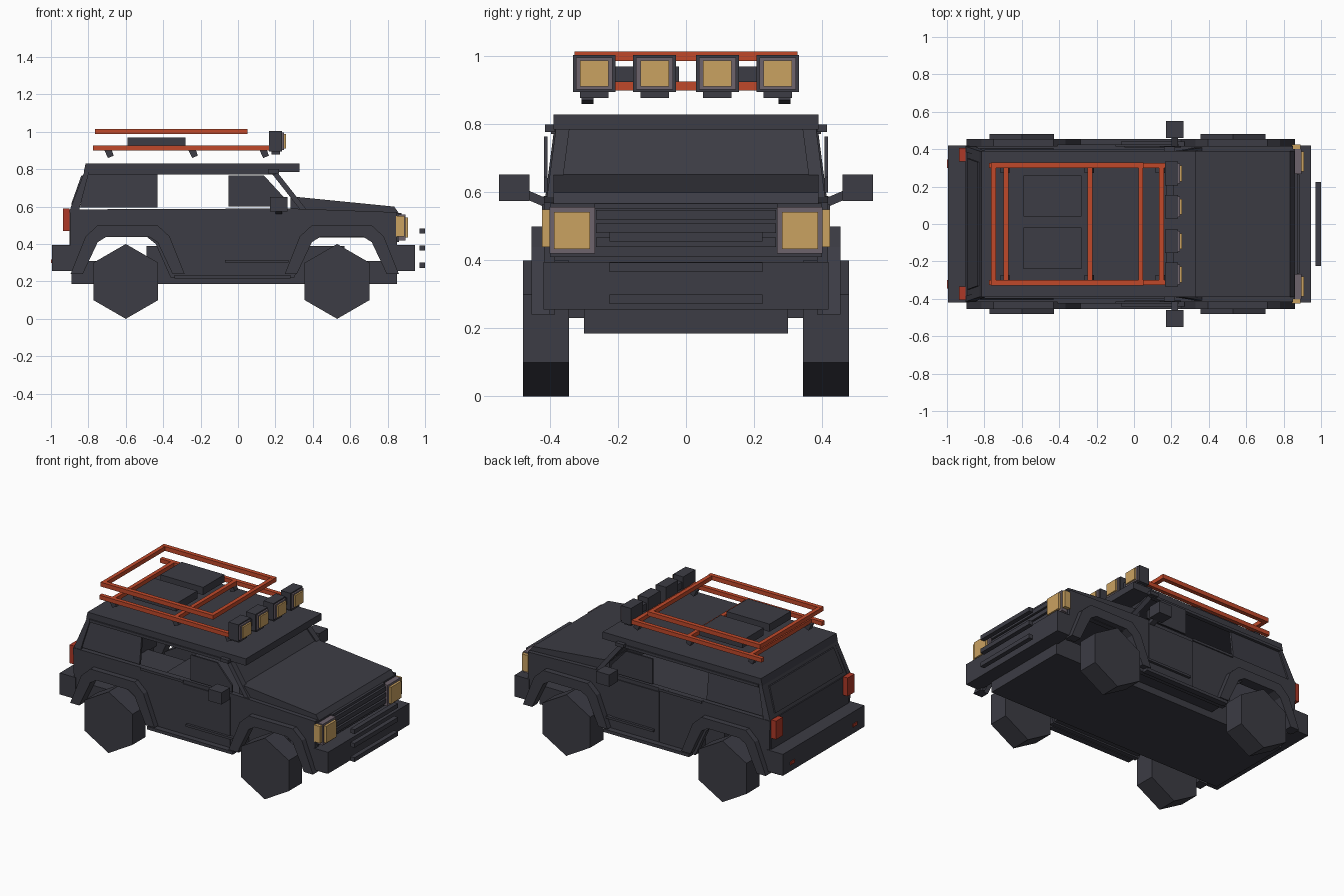
import bpy, bmesh, math


def material(name, r, g, b):
    m = bpy.data.materials.new(name)
    m.diffuse_color = (r, g, b, 1)
    return m


DARK = material("charcoal", 0.045, 0.045, 0.058)
ORANGE = material("rack_orange", 0.53, 0.066, 0.023)
AMBER = material("lamp_amber", 0.59, 0.36, 0.12)
GREY = material("lamp_rim_grey", 0.155, 0.125, 0.15)
RED = material("tail_red", 0.42, 0.04, 0.02)


def finish(name, bm, mat):
    bmesh.ops.recalc_face_normals(bm, faces=bm.faces)
    me = bpy.data.meshes.new(name)
    bm.to_mesh(me)
    bm.free()
    me.materials.append(mat)
    ob = bpy.data.objects.new(name, me)
    bpy.context.collection.objects.link(ob)
    return ob


def extrude(name, profile, inner, outer, mat=DARK, mirror=True):
    """Extrude an xz profile along y; inner and outer may be functions of z."""
    fi = inner if callable(inner) else lambda z: inner
    fo = outer if callable(outer) else lambda z: outer
    bm = bmesh.new()
    for s in ((1, -1) if mirror else (1,)):
        a = [bm.verts.new((x, s * fi(z), z)) for x, z in profile]
        b = [bm.verts.new((x, s * fo(z), z)) for x, z in profile]
        bm.faces.new(a)
        bm.faces.new(b)
        for i in range(len(a)):
            j = (i + 1) % len(a)
            bm.faces.new((a[i], a[j], b[j], b[i]))
    return finish(name, bm, mat)


def span(name, profile, half, mat=DARK):
    """Profile extruded across the full width of the car."""
    f = half if callable(half) else lambda z: half
    return extrude(name, profile, lambda z: -f(z), f, mat, mirror=False)


def box(name, x0, x1, y0, y1, z0, z1, mat=DARK, mirror=False):
    return extrude(name, [(x0, z0), (x1, z0), (x1, z1), (x0, z1)], y0, y1, mat, mirror)


def cabin(offset=0.0):
    """Half width of the upper cabin, leaning inward with height."""
    return lambda z: 0.415 + offset - 0.13 * (z - 0.58)


# Underbody and cabin floor
box("chassis", -0.89, 0.85, -0.30, 0.30, 0.185, 0.31)
box("cabin_floor", -0.49, 0.57, -0.30, 0.30, 0.31, 0.39)
box("floor_edge", -0.35, 0.29, 0.30, 0.40, 0.23, 0.31, mirror=True)

# Lower body sides with wheel openings
extrude("body_side", [
    (-0.90, 0.585), (-0.89, 0.24), (-0.83, 0.24), (-0.75, 0.41), (-0.71, 0.44),
    (-0.49, 0.44), (-0.44, 0.40), (-0.36, 0.22), (0.30, 0.22), (0.38, 0.40),
    (0.42, 0.435), (0.70, 0.435), (0.75, 0.40), (0.83, 0.24), (0.85, 0.24),
    (0.85, 0.57), (0.28, 0.59)], 0.385, 0.418)
box("door_panel", -0.10, 0.24, 0.418, 0.424, 0.24, 0.565, mirror=True)
box("side_trim", -0.07, 0.27, 0.418, 0.44, 0.30, 0.315, mirror=True)
box("sill_step", -0.34, 0.28, 0.415, 0.455, 0.215, 0.235, mirror=True)
box("belt_trim", -0.41, -0.10, 0.40, 0.425, 0.572, 0.588, mirror=True)

# Wheels and arch flares
for label, cx, fx in (("rear", -0.60, -0.59), ("front", 0.53, 0.555)):
    hexagon = [(cx + 0.2 * math.sin(math.radians(60 * i)),
                0.2 + 0.2 * math.cos(math.radians(60 * i))) for i in range(6)]
    extrude(label + "_wheels", hexagon, 0.345, 0.48)
    half = [(0.305, 0.24), (0.225, 0.44), (0.16, 0.50)]
    hole = [(0.24, 0.24), (0.16, 0.41), (0.115, 0.438)]
    ring = ([(fx - x, z) for x, z in half] + [(fx + x, z) for x, z in reversed(half)]
            + [(fx + x, z) for x, z in hole] + [(fx - x, z) for x, z in reversed(hole)])
    extrude(label + "_flares", ring, 0.40, 0.455)

# Hood and nose
span("hood", [(0.28, 0.655), (0.835, 0.60), (0.86, 0.565), (0.28, 0.565)], 0.39)
box("nose_panel", 0.80, 0.86, -0.40, 0.40, 0.41, 0.567)
for i, z in enumerate((0.44, 0.48, 0.52)):
    box("grille_bar_%d" % i, 0.86, 0.885, -0.265, 0.265, z, z + 0.028)
box("grille_top", 0.86, 0.875, -0.27, 0.27, 0.552, 0.567)
box("headlight_rim", 0.86, 0.895, 0.268, 0.402, 0.42, 0.557, GREY, True)
box("headlight_lens", 0.895, 0.91, 0.282, 0.388, 0.434, 0.543, AMBER, True)
box("side_signal", 0.845, 0.89, 0.40, 0.424, 0.44, 0.55, AMBER, True)

# Bumpers and front rungs
box("front_bumper", 0.84, 0.945, -0.42, 0.42, 0.255, 0.395)
box("rear_bumper", -0.995, -0.88, -0.42, 0.42, 0.255, 0.395)
box("bumper_reflector", -1.0, -0.994, 0.30, 0.345, 0.298, 0.318, RED, True)
for i, z in enumerate((0.272, 0.365, 0.455)):
    box("front_rung_%d" % i, 0.97, 1.0, -0.225, 0.225, z, z + 0.028)

# Tail
box("rear_panel", -0.90, -0.86, -0.40, 0.40, 0.30, 0.585)
box("tail_light", -0.935, -0.90, 0.335, 0.405, 0.47, 0.59, RED, True)
span("tailgate", [(-0.895, 0.58), (-0.82, 0.79), (-0.80, 0.79), (-0.87, 0.58)], cabin(-0.01))
span("rear_glass", [(-0.893, 0.61), (-0.838, 0.765), (-0.82, 0.765), (-0.875, 0.61)],
     lambda z: cabin(-0.06)(z))

# Cabin pillars, windows and roof
extrude("rear_pillar", [(-0.90, 0.58), (-0.82, 0.79), (-0.795, 0.79), (-0.85, 0.58)],
        cabin(-0.03), cabin())
extrude("rear_side_glass", [(-0.845, 0.595), (-0.80, 0.785), (-0.43, 0.785), (-0.43, 0.595)],
        cabin(-0.025), cabin(-0.01))
box("front_side_glass", -0.05, 0.0, 0.408, 0.418, 0.60, 0.765, mirror=True)
extrude("front_side_window", [(0.0, 0.60), (0.0, 0.765), (0.14, 0.765), (0.25, 0.645), (0.25, 0.60)],
        0.408, 0.418)
span("windshield", [(0.345, 0.58), (0.18, 0.79), (0.195, 0.79), (0.36, 0.58)],
     cabin(-0.02))
extrude("front_pillar", [(0.335, 0.58), (0.17, 0.79), (0.205, 0.79), (0.37, 0.58)],
        lambda z: cabin(-0.045)(z), cabin(-0.005))
span("roof", [(-0.825, 0.785), (-0.815, 0.83), (0.33, 0.83), (0.33, 0.785)], 0.39)
box("roof_rail", -0.80, 0.20, 0.37, 0.398, 0.772, 0.79, mirror=True)
box("gutter_end", 0.16, 0.22, 0.385, 0.415, 0.778, 0.80, mirror=True)
extrude("wiper", [(0.32, 0.59), (0.29, 0.65), (0.305, 0.65), (0.335, 0.59)], 0.31, 0.325)

# Mirrors
box("mirror", 0.17, 0.265, 0.46, 0.55, 0.575, 0.652, mirror=True)
bm = bmesh.new()
for s in (1, -1):
    ends = [[bm.verts.new((x, s * y, z + dz)) for x, dz in
             ((0.20, 0), (0.235, 0), (0.235, 0.028), (0.20, 0.028))]
            for y, z in ((0.40, 0.55), (0.465, 0.578))]
    for loop in ends:
        bm.faces.new(loop)
    for i in range(4):
        j = (i + 1) % 4
        bm.faces.new((ends[0][i], ends[0][j], ends[1][j], ends[1][i]))
finish("mirror_arm", bm, DARK)

# Roof rack: two rail levels with cross bars
box("rack_lower_rail", -0.775, 0.165, 0.30, 0.326, 0.90, 0.927, ORANGE, True)
box("rack_upper_rail", -0.765, 0.05, 0.30, 0.328, 0.987, 1.015, ORANGE, True)
for label, xs, z in (("lower", (-0.685, -0.235, 0.148), 0.90), ("upper", (-0.752, 0.036), 0.987)):
    for i, x in enumerate(xs):
        box("rack_%s_bar_%d" % (label, i), x - 0.013, x + 0.013, -0.31, 0.31,
            z, z + 0.027, ORANGE)
for i, x in enumerate((-0.69, -0.24, 0.14)):
    extrude("rack_foot_%d" % i, [(x - 0.025, 0.902), (x - 0.005, 0.86), (x + 0.025, 0.872),
                                 (x + 0.015, 0.902)], 0.272, 0.308)

# Cargo boxes
box("cargo_left", -0.59, -0.28, 0.04, 0.26, 0.92, 0.97)
box("cargo_right", -0.59, -0.28, -0.24, -0.02, 0.92, 0.97)

# Roof lamps
for label, y in (("inner", 0.0925), ("outer", 0.27)):
    box(label + "_lamp_body", 0.165, 0.235, y - 0.063, y + 0.063, 0.895, 1.005, DARK, True)
    box(label + "_lamp_rim", 0.235, 0.246, y - 0.054, y + 0.054, 0.903, 0.997, GREY, True)
    box(label + "_lamp_lens", 0.246, 0.256, y - 0.042, y + 0.042, 0.912, 0.988, AMBER, True)
    box(label + "_lamp_base", 0.18, 0.225, y - 0.042, y + 0.042, 0.878, 0.895, DARK, True)
box("lamp_link", 0.175, 0.21, 0.155, 0.207, 0.925, 0.97, DARK, True)
